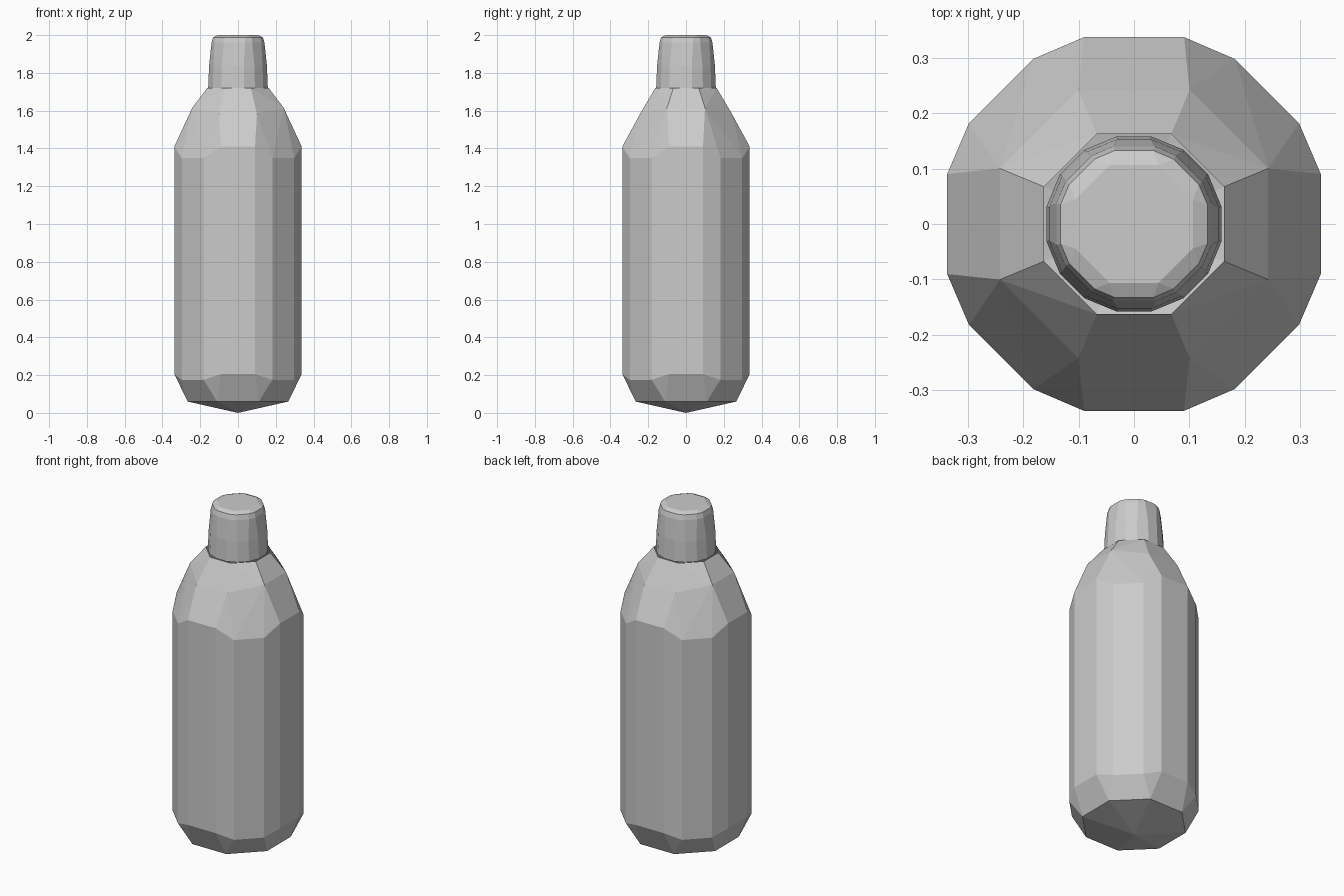
import bpy, bmesh
from math import sin, cos, radians

if "Cube" in bpy.data.objects:
    bpy.data.objects.remove(bpy.data.objects["Cube"])

# uneven 16-sided outline: short corner facets between wider flats
SIXTEEN = [q * 90 + a for q in range(4) for a in (15, 31.5, 58.5, 75)]
ROUND = [i * 22.5 + 11.25 for i in range(16)]
EIGHT = [i * 45 + 22.5 for i in range(8)]


def faceted_shell(name, rings, open_z):
    """Convex faceted shell through rings of (z, radius, angles, z_wobble), open at open_z."""
    bm = bmesh.new()
    for z, r, angles, wobble in rings:
        for i, a in enumerate(angles):
            dz = wobble if i % 4 in (0, 3) else -wobble
            bm.verts.new((r * cos(radians(a)), r * sin(radians(a)), z + dz))
    bmesh.ops.convex_hull(bm, input=bm.verts)
    # open the end where body and cap meet
    end = [f for f in bm.faces if all(abs(v.co.z - open_z) < 0.001 for v in f.verts)]
    bmesh.ops.delete(bm, geom=end, context='FACES')
    bmesh.ops.delete(bm, geom=[v for v in bm.verts if not v.link_faces], context='VERTS')
    bmesh.ops.recalc_face_normals(bm, faces=bm.faces)
    mesh = bpy.data.meshes.new(name)
    bm.to_mesh(mesh)
    bm.free()
    ob = bpy.data.objects.new(name, mesh)
    bpy.context.collection.objects.link(ob)
    return ob


# bottle body with pointed base and tapered shoulders
faceted_shell("bottle_body", [
    (0.005, 0.0, [0], -0.005 * -1 - 0.01),
    (0.06, 0.288, EIGHT, 0),
    (0.19, 0.349, SIXTEEN, 0.015),
    (1.38, 0.349, SIXTEEN, 0.03),
    (1.60, 0.262, EIGHT, 0.015),
    (1.72, 0.176, EIGHT, 0),
], 1.72)

# tapered cap with a bevelled top
faceted_shell("bottle_cap", [
    (1.72, 0.161, ROUND, 0),
    (1.84, 0.156, ROUND, 0),
    (1.96, 0.145, SIXTEEN, 0),
    (1.988, 0.137, SIXTEEN, 0),
    (2.00, 0.115, EIGHT, 0),
], 1.72)
